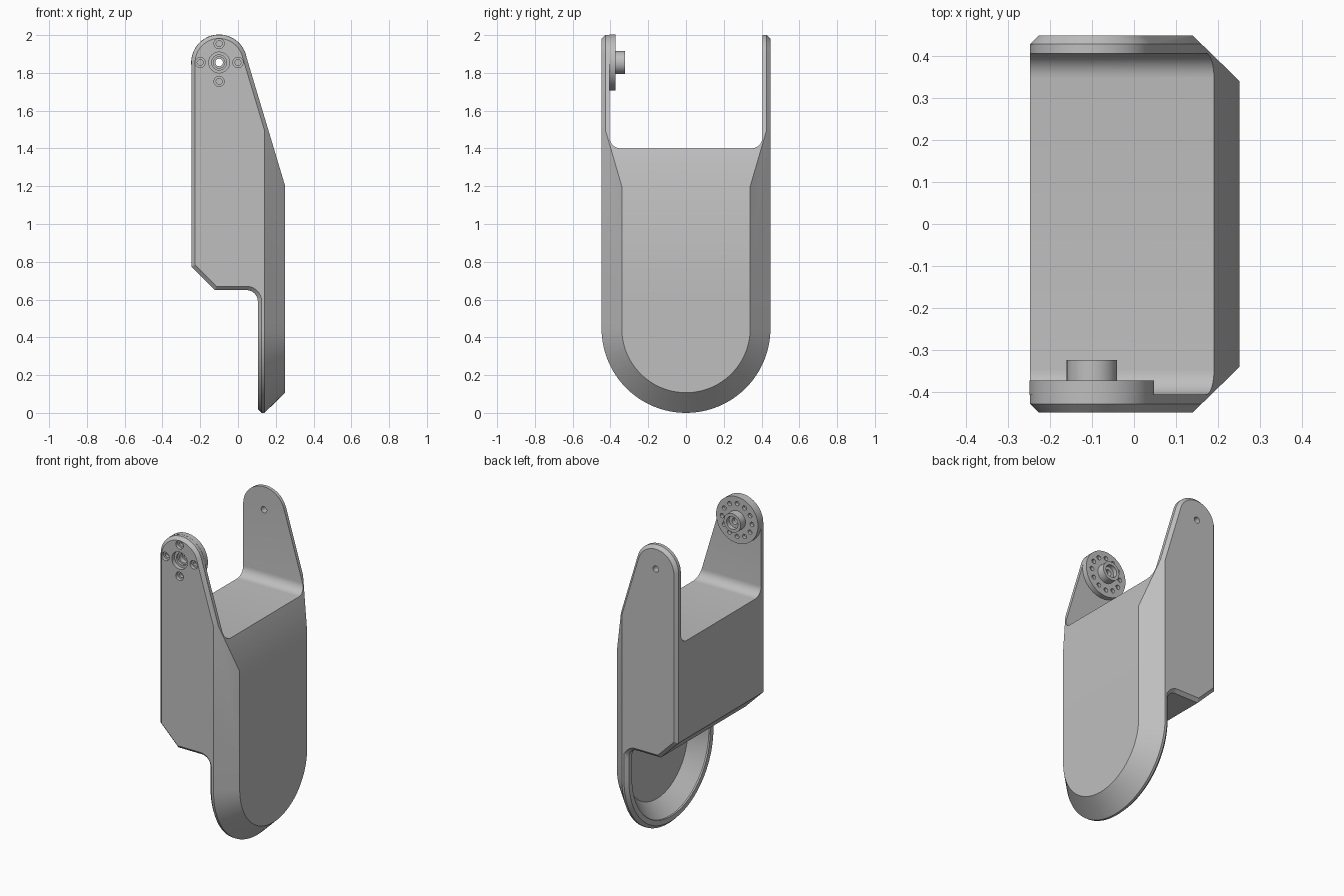
import bpy, bmesh, math
from mathutils import Vector

if "Cube" in bpy.data.objects:
    bpy.data.objects.remove(bpy.data.objects["Cube"])

grey = bpy.data.materials.new("plain_grey")
grey.diffuse_color = (0.52, 0.52, 0.52, 1)
grey.use_nodes = True
grey.node_tree.nodes["Principled BSDF"].inputs["Base Color"].default_value = grey.diffuse_color


def loft(name, rings):
    """Closed solid through rings with equal point counts."""
    bm = bmesh.new()
    rows = [[bm.verts.new(p) for p in r] for r in rings]
    n = len(rows[0])
    for a, b in zip(rows, rows[1:]):
        for i in range(n):
            j = (i + 1) % n
            bm.faces.new((a[i], a[j], b[j], b[i]))
    bm.faces.new(rows[0][::-1])
    bm.faces.new(rows[-1])
    bmesh.ops.recalc_face_normals(bm, faces=bm.faces)
    me = bpy.data.meshes.new(name)
    bm.to_mesh(me)
    bm.free()
    ob = bpy.data.objects.new(name, me)
    bpy.context.collection.objects.link(ob)
    me.materials.append(grey)
    return ob


def arc(cx, cz, r, a0, a1, n):
    return [(cx + r * math.cos(math.radians(a0 + (a1 - a0) * i / n)),
             cz + r * math.sin(math.radians(a0 + (a1 - a0) * i / n))) for i in range(n + 1)]


def cyl(name, x, z, r, y0, y1, n=32):
    pts = [(x + r * math.cos(2 * math.pi * i / n), z + r * math.sin(2 * math.pi * i / n)) for i in range(n)]
    return loft(name, [[(px, y, pz) for px, pz in pts] for y in (y0, y1)])


def boolean(ob, tool, op):
    m = ob.modifiers.new("cut", 'BOOLEAN')
    m.object, m.operation, m.solver = tool, op, 'EXACT'
    bpy.context.view_layer.objects.active = ob
    bpy.ops.object.modifier_apply(modifier=m.name)
    bpy.data.objects.remove(tool)


W, PX, PZ, R = 0.447, -0.1, 1.855, 0.147   # half width, pivot, lobe radius

# Leg shell: side outline extruded across the width, with bevelled rims
side = [(0.25, -0.1), (0.25, 1.2)] + arc(PX, PZ, R, 16.7, 180, 28)
side += [(-0.247, 0.775), (-0.122, 0.65)] + arc(0.045, 0.59, 0.06, 90, 0, 8) + [(0.105, -0.1)]
shell = loft("leg_shell", [[(x, y, z) for x, z in side] for y in (-W, W)])
bm = bmesh.new()
bm.from_mesh(shell.data)
rim = [e for e in bm.edges if abs(e.verts[0].co.y - e.verts[1].co.y) < 1e-5]
bmesh.ops.bevel(bm, geom=rim, offset=0.02, segments=1, affect='EDGES', clamp_overlap=False)
bm.to_mesh(shell.data)
bm.free()


# Rounded toe outline with the wide bevel on the outer face
def u_ring(x, inset, low=0.0):
    r = W - inset - low
    pts = arc(0, W, r, 180, 360, 48)
    pts = [(-W + inset, 2.1), (-W + inset, 0.62), (-r, 0.57)] + pts + [(r, 0.57), (W - inset, 0.62), (W - inset, 2.1)]
    return [(x, y, z) for y, z in pts]


toe = loft("toe_outline", [u_ring(-0.3, 0, 0.02), u_ring(0.105, 0, 0.02), u_ring(0.125, 0),
                           u_ring(0.14, 0), u_ring(0.25, 0.107), u_ring(0.26, 0.117)])
boolean(shell, toe, 'INTERSECT')

# Fork gap between the two arms
slot = [(-0.405, 2.2)] + arc(-0.345, 1.46, 0.06, 180, 270, 8) + arc(0.345, 1.46, 0.06, 270, 360, 8) + [(0.405, 2.2)]
boolean(shell, loft("fork_gap", [[(x, y, z) for y, z in slot] for x in (-0.5, 0.5)]), 'DIFFERENCE')


# Hollow behind the toe
def bowl(x, r):
    return [(x, y, z) for y, z in [(-r, 0.65)] + arc(0, W, r, 180, 360, 40) + [(r, 0.65)]]


boolean(shell, loft("toe_hollow", [bowl(-0.2, 0.395), bowl(0.115, 0.395), bowl(0.205, 0.31)]), 'DIFFERENCE')

# Pivot bores and screw recesses in the arms
boolean(shell, cyl("far_bore", PX, PZ, 0.02, 0.3, 0.6), 'DIFFERENCE')
boolean(shell, cyl("near_bore", PX, PZ, 0.055, -0.6, -0.42), 'DIFFERENCE')
boolean(shell, cyl("near_bore_inner", PX, PZ, 0.04, -0.6, -0.3), 'DIFFERENCE')
for k in range(4):
    a = k * math.pi / 2
    x, z = PX + 0.1 * math.cos(a), PZ + 0.1 * math.sin(a)
    boolean(shell, cyl("screw_head", x, z, 0.027, -0.6, -0.425, 20), 'DIFFERENCE')
    boolean(shell, cyl("screw_hole", x, z, 0.016, -0.6, -0.3, 16), 'DIFFERENCE')

# Horn disc with its ring of holes
disc = cyl("horn_disc", PX, PZ, 0.148, -0.406, -0.372, 64)
boolean(disc, cyl("disc_bore", PX, PZ, 0.03, -0.6, -0.2), 'DIFFERENCE')
for k in range(12):
    a = k * math.pi / 6
    boolean(disc, cyl("disc_hole", PX + 0.105 * math.cos(a), PZ + 0.105 * math.sin(a),
                      0.014, -0.392, -0.2, 16), 'DIFFERENCE')

# Hub boss on the disc
hub = cyl("horn_hub", PX, PZ, 0.06, -0.374, -0.323, 40)
boolean(hub, cyl("hub_recess", PX, PZ, 0.04, -0.35, -0.2), 'DIFFERENCE')
boolean(hub, cyl("hub_bore", PX, PZ, 0.02, -0.6, -0.2), 'DIFFERENCE')

for ob in (shell, disc, hub):
    bpy.ops.object.select_all(action='DESELECT')
    ob.select_set(True)
    bpy.context.view_layer.objects.active = ob
    bpy.ops.object.shade_smooth_by_angle(angle=math.radians(25))
